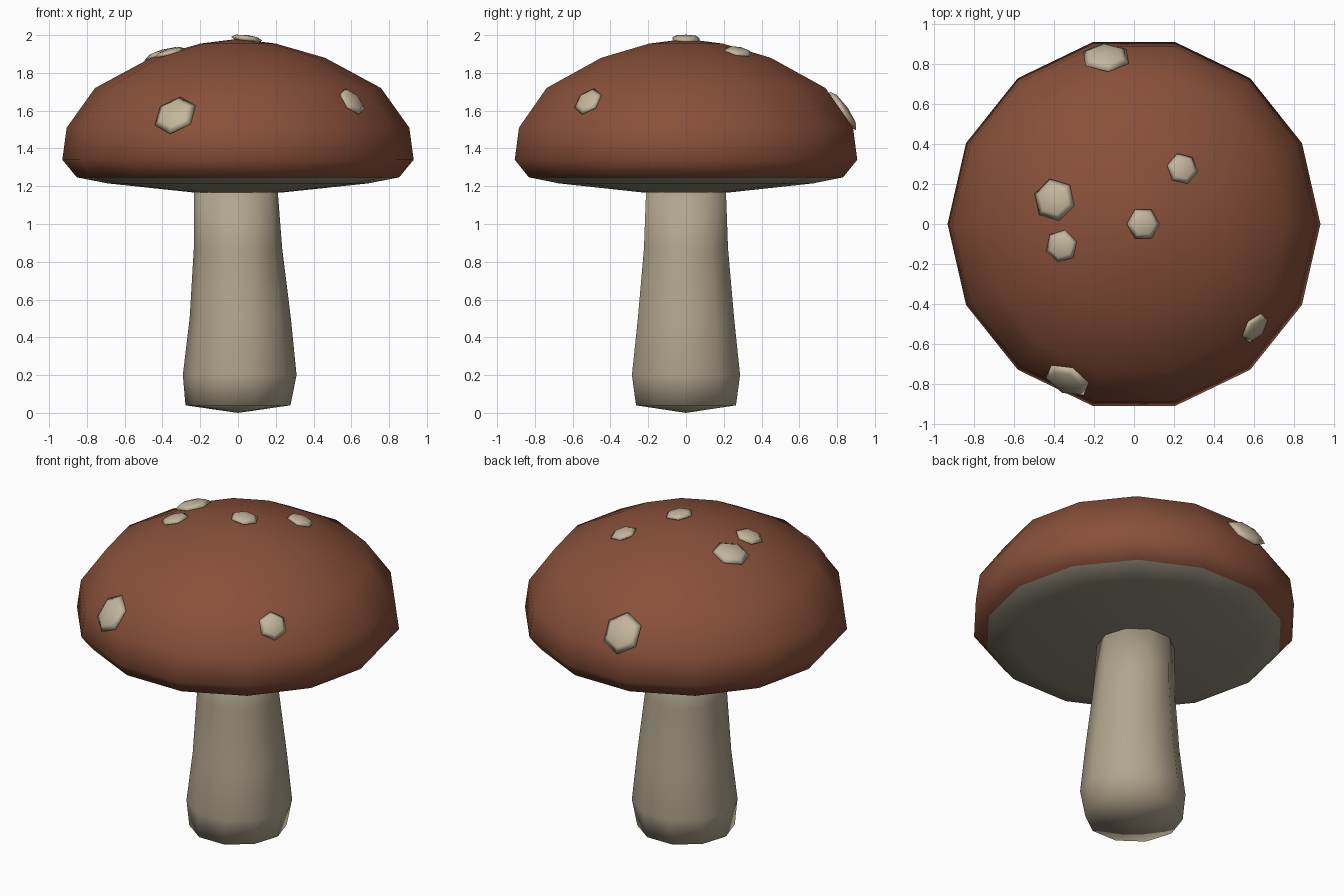
import bpy, bmesh, math
from mathutils import Vector, Matrix
from mathutils.bvhtree import BVHTree

if "Cube" in bpy.data.objects:
    bpy.data.objects.remove(bpy.data.objects["Cube"])


def material(name, rgb):
    m = bpy.data.materials.new(name)
    m.diffuse_color = (*rgb, 1)
    m.use_nodes = True
    m.node_tree.nodes["Principled BSDF"].inputs["Base Color"].default_value = m.diffuse_color
    return m


def finish(bm, name, mats):
    bmesh.ops.recalc_face_normals(bm, faces=bm.faces)
    for f in bm.faces:
        f.smooth = True
    me = bpy.data.meshes.new(name)
    bm.to_mesh(me)
    for m in mats:
        me.materials.append(m)
    ob = bpy.data.objects.new(name, me)
    bpy.context.collection.objects.link(ob)
    return ob


def lathe(rings, sides):
    """Stack rings of (radius, z, x offset); radius 0 is a closing point.
    Each face's material index is 1 from the ring flagged by a 4th value."""
    bm = bmesh.new()
    loops, slot = [], 0
    for r, z, dx in rings:
        n = sides if r > 0 else 1
        loops.append([bm.verts.new((dx + r * math.cos(2 * math.pi * i / sides),
                                    r * math.sin(2 * math.pi * i / sides), z))
                      for i in range(n)])
    for k, (a, b) in enumerate(zip(loops, loops[1:])):
        for i in range(sides):
            j = (i + 1) % sides
            quad = [a[i % len(a)], a[j % len(a)], b[j % len(b)], b[i % len(b)]]
            f = bm.faces.new(list(dict.fromkeys(quad)))
            f.material_index = k
    return bm


cap_red = material("cap_brown_red", (0.25, 0.08, 0.042))
gill_grey = material("gill_grey", (0.30, 0.27, 0.20))
stem_cream = material("stem_cream", (0.44, 0.38, 0.27))
spot_cream = material("spot_cream", (0.55, 0.47, 0.33))

# Cap: dome rings from the top down, then the gill underside
dome = [(0, 1.98), (0.20, 1.955), (0.46, 1.88), (0.757, 1.72),
        (0.907, 1.51), (0.93, 1.34), (0.853, 1.247)]
gills = [(0.69, 1.215), (0.235, 1.167), (0, 1.165)]
bm = lathe([(r, z, 0) for r, z in dome + gills], 14)
for f in bm.faces:
    f.material_index = 1 if f.material_index >= len(dome) - 1 else 0
bmesh.ops.recalc_face_normals(bm, faces=bm.faces)
cap_tree = BVHTree.FromBMesh(bm)
finish(bm, "cap", [cap_red, gill_grey])

# Stem: slightly swaying, swollen at the foot
bm = lathe([(0, 0, 0), (0.278, 0.04, 0), (0.301, 0.20, 0.009), (0.268, 0.50, 0.012),
            (0.234, 0.87, 0), (0.222, 1.18, -0.012), (0, 1.20, -0.012)], 10)
for f in bm.faces:
    f.material_index = 0
finish(bm, "stem", [stem_cream])

# Spots: flattened six-sided pads lying on the dome (x, y, radius)
spots = [(-0.14, 0.825, 0.125), (-0.395, 0.12, 0.108), (-0.36, -0.11, 0.083),
         (0.045, 0.0, 0.083), (0.24, 0.275, 0.08), (0.60, -0.515, 0.084),
         (-0.33, -0.775, 0.12)]
for n, (x, y, r) in enumerate(spots, 1):
    hit, normal, _, _ = cap_tree.ray_cast(Vector((x, y, 3)), Vector((0, 0, -1)))
    side = Vector((-y, x, 0))
    side = (side - normal * side.dot(normal)).normalized()
    rot = Matrix((side, normal.cross(side), normal)).transposed().to_4x4()
    bm = bmesh.new()
    bmesh.ops.create_uvsphere(
        bm, u_segments=6, v_segments=4, radius=r,
        matrix=Matrix.Translation(hit + normal * 0.006) @ rot
        @ Matrix.Diagonal((1, 1, 0.25, 1)))
    finish(bm, f"spot_{n}", [spot_cream])
